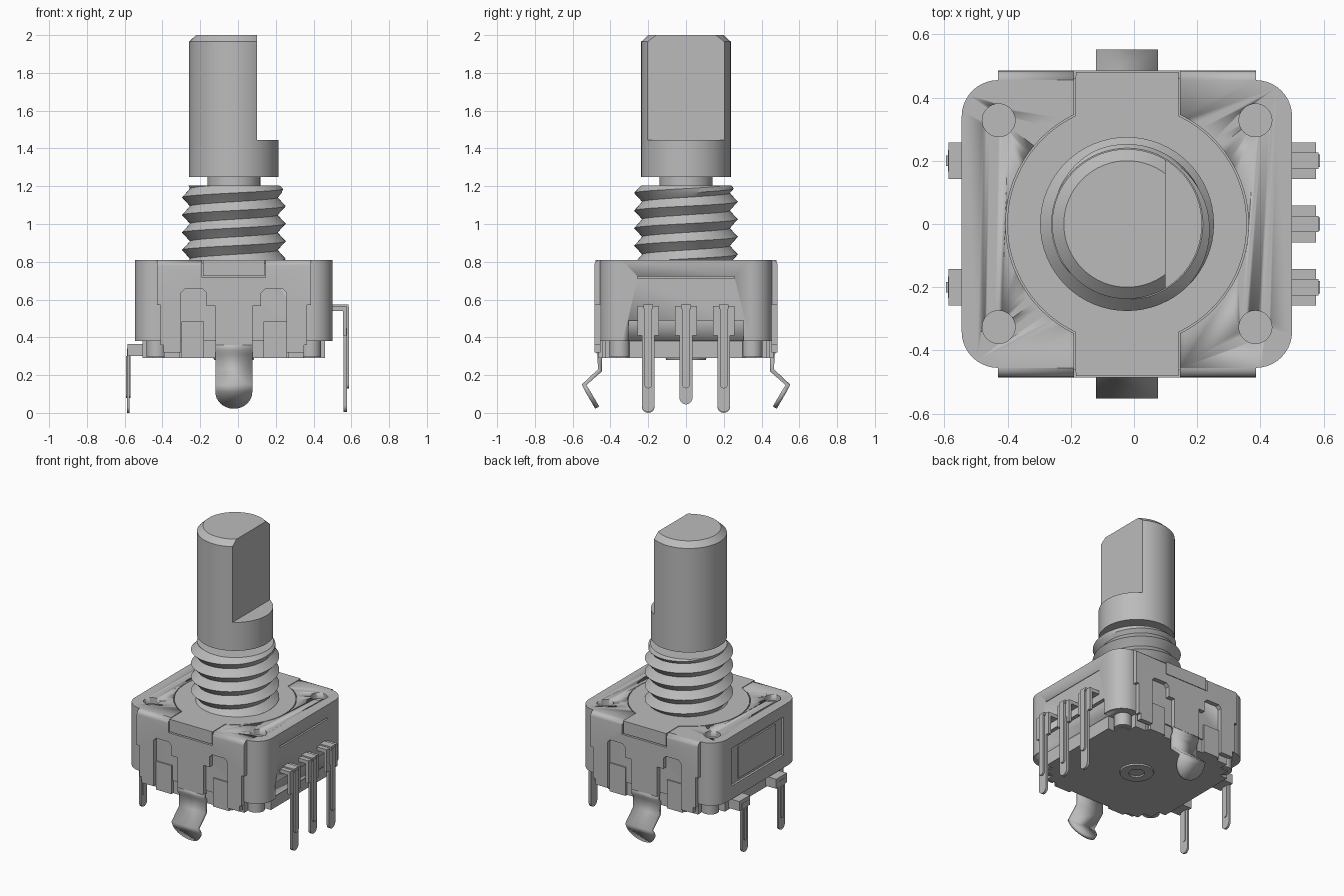
import bpy, bmesh, math
from math import pi, sin, cos

if "Cube" in bpy.data.objects:
    bpy.data.objects.remove(bpy.data.objects["Cube"])

grey = bpy.data.materials.new("Satin grey")
grey.use_nodes = True
GREY = (0.5, 0.5, 0.5, 1)
grey.diffuse_color = GREY
grey.node_tree.nodes["Principled BSDF"].inputs["Base Color"].default_value = GREY

CX = -0.022          # shaft axis
TOP = 0.81           # top of the housing


def finish(name, bm):
    bmesh.ops.recalc_face_normals(bm, faces=bm.faces)
    me = bpy.data.meshes.new(name)
    bm.to_mesh(me)
    bm.free()
    ob = bpy.data.objects.new(name, me)
    bpy.context.collection.objects.link(ob)
    me.materials.append(grey)
    bpy.ops.object.select_all(action='DESELECT')
    ob.select_set(True)
    bpy.context.view_layer.objects.active = ob
    bpy.ops.object.shade_smooth_by_angle(angle=math.radians(30))
    return ob


def prism(name, pts, axis, a, b, bevel=None):
    """Extrude a 2D outline along an axis from a to b."""
    put = {'x': lambda p, t: (t, p[0], p[1]),
           'y': lambda p, t: (p[0], t, p[1]),
           'z': lambda p, t: (p[0], p[1], t)}[axis]
    bm = bmesh.new()
    face = bm.faces.new([bm.verts.new(put(p, a)) for p in pts])
    ext = bmesh.ops.extrude_face_region(bm, geom=[face])
    for v in ext['geom']:
        if isinstance(v, bmesh.types.BMVert):
            v.co = put([v.co[i] for i in range(3) if 'xyz'[i] != axis], b)
    if bevel:
        edges = [e for e in bm.edges if all(bevel(v.co) for v in e.verts)]
        bmesh.ops.bevel(bm, geom=edges, offset=0.03, segments=5, affect='EDGES', profile=0.5)
    return finish(name, bm)


def box(name, x, y, z):
    return prism(name, [(x[0], y[0]), (x[1], y[0]), (x[1], y[1]), (x[0], y[1])], 'z', *z)


def lathe(name, profile, cx=CX, cy=0, seg=64):
    bm = bmesh.new()
    rings = [[bm.verts.new((cx + r * cos(2 * pi * i / seg), cy + r * sin(2 * pi * i / seg), z))
              for i in range(seg)] for r, z in profile]
    for lo, hi in zip(rings, rings[1:]):
        for i in range(seg):
            j = (i + 1) % seg
            bm.faces.new((lo[i], lo[j], hi[j], hi[i]))
    bm.faces.new(rings[0])
    bm.faces.new(rings[-1])
    return finish(name, bm)


def cut(ob, *cutters):
    for c in cutters:
        m = ob.modifiers.new("cut", 'BOOLEAN')
        m.operation, m.solver, m.object = 'DIFFERENCE', 'EXACT', c
        bpy.ops.object.select_all(action='DESELECT')
        ob.select_set(True)
        bpy.context.view_layer.objects.active = ob
        bpy.ops.object.modifier_apply(modifier=m.name)


def rounded(x0, x1, y, r, n=10):
    pts = []
    for k, (cx, cy) in enumerate([(x1 - r, y - r), (x0 + r, y - r), (x0 + r, r - y), (x1 - r, r - y)]):
        for i in range(n + 1):
            t = pi / 2 * (k + i / n)
            pts.append((cx + r * cos(t), cy + r * sin(t)))
    return pts


def bracket_outline(r, w, y):
    """Disc with a straight strip running to the front and the back."""
    a = math.acos(w / r)
    pts = []
    for start, s in ((-a, 1), (pi - a, -1)):
        pts.append((CX + s * w, -s * y))
        pts += [(CX + r * cos(start + 2 * a * i / 32), r * sin(start + 2 * a * i / 32)) for i in range(33)]
        pts.append((CX + s * w, s * y))
    return pts


def tongue(half, z_tip, z_top, y=0):
    """Flat strip outline with a round lower tip."""
    arc = [(y + half * cos(pi + pi * i / 12), z_tip + half + half * sin(pi + pi * i / 12)) for i in range(13)]
    return arc + [(y + half, z_top), (y - half, z_top)]


# Cutters shared by the housing pieces
recess = prism("recess_cutter", bracket_outline(0.384, 0.168, 0.6), 'z', TOP - 0.02, TOP + 0.1)
tab_cuts = [box("tab_cutter", (CX - 0.168, CX + 0.168), sorted((s * 0.462, s * 0.6)), (0.718, 0.9))
            for s in (-1, 1)]
holes = [lathe("hole_cutter", [(0.052, TOP - 0.04), (0.052, TOP + 0.1)], x, y, 32)
         for x in (-0.428, 0.384) for y in (-0.326, 0.328)]
right_window = box("window_cutter", (0.475, 0.6), (-0.305, 0.305), (0.3, 0.49))
right_slot = box("slot_cutter", (0.485, 0.6), (-0.257, 0.257), (0.712, 0.722))
left_window = box("left_cutter", (-0.6, -0.53), (-0.28, 0.28), (0.47, 0.73))
helpers = [recess, right_window, right_slot, left_window] + tab_cuts + holes

# Housing shell
shell = prism("housing_shell", rounded(-0.545, 0.5, 0.455, 0.115), 'z', 0.38, TOP)
cut(shell, recess, right_window, right_slot, left_window, *holes)
box("left_panel", (-0.54, -0.52), (-0.2, 0.2), (0.49, 0.71))

# Front and back plates with arched cut-outs, legs and spring clips
half = [(0.408, TOP), (0.408, 0.57), (0.388, 0.57), (0.388, 0.36), (0.372, 0.36), (0.372, 0.32),
        (0.28, 0.32), (0.28, 0.635), (0.26, 0.655), (0.165, 0.655), (0.145, 0.635), (0.145, 0.565),
        (0.098, 0.565), (0.098, 0.36)]
plate_outline = [(CX + u, z) for u, z in half] + [(CX - u, z) for u, z in reversed(half)]

for s, side in ((-1, "front"), (1, "back")):
    plate = prism(side + "_plate", plate_outline, 'y', s * 0.452, s * 0.485,
                  lambda c: abs(c.y) > 0.484 and c.z > TOP - 0.001)
    cut(plate, recess, tab_cuts[0 if s < 0 else 1])
    box(side + "_bracket_tab", (CX - 0.162, CX + 0.162), sorted((s * 0.45, s * 0.48)), (0.724, TOP))

    # Clip as a bent ribbon with a round tip
    path = [(0.472, 0.37, 0.098), (0.472, 0.335, 0.098), (0.456, 0.31, 0.098),
            (0.456, 0.225, 0.098), (0.54, 0.148, 0.098)]
    for i in range(9):
        t = pi / 2 * i / 8
        k = 0.25 + 0.75 * sin(t)
        path.append((0.54 - 0.07 * k, 0.148 - 0.12 * k, max(0.098 * cos(t), 0.004)))
    bm = bmesh.new()
    rows = [[bm.verts.new((CX + d * w, s * y, z)) for d in (-1, 1)] for y, z, w in path]
    for p, q in zip(rows, rows[1:]):
        bm.faces.new((p[0], p[1], q[1], q[0]))
    clip = finish(side + "_clip", bm)
    mod = clip.modifiers.new("thickness", 'SOLIDIFY')
    mod.thickness, mod.offset = 0.024, 0

    for d in (-1, 1):
        box(side + "_base_block", sorted((CX + d * 0.158, CX + d * 0.278)),
            sorted((s * 0.4, s * 0.464)), (0.29, 0.485))

# Bracket set into the top
prism("top_bracket", bracket_outline(0.379, 0.163, 0.47), 'z', TOP - 0.03, TOP)

# Insulating base with notched outline, corner posts and bottom ring
prism("base", [(CX + sx * x, sy * y) for sx, sy, rev in ((1, 1, 1), (-1, 1, -1), (-1, -1, 1), (1, -1, -1))
               for x, y in [(0.483, 0.3), (0.43, 0.3), (0.43, 0.37), (0.37, 0.37),
                            (0.37, 0.43), (0.29, 0.43), (0.29, 0.445)][::rev]], 'z', 0.29, 0.5)
for x in (-0.43, 0.384):
    for y in (-0.35, 0.35):
        lathe("corner_post", [(0.055, 0.295), (0.055, 0.4)], x, y, 24)
lathe("bottom_ring", [(0.05, 0.3), (0.05, 0.28), (0.105, 0.28), (0.11, 0.3)], seg=40)

# Three right-hand terminals
for y, tip in ((-0.2, 0.005), (0, 0.045), (0.2, 0.005)):
    box("right_pin_arm", (0.46, 0.575), (y - 0.058, y + 0.058), (0.54, 0.565))
    box("right_pin_shoulder", (0.555, 0.575), (y - 0.058, y + 0.058), (0.41, 0.56))
    prism("right_pin", tongue(0.034, tip, 0.45, y), 'x', 0.558, 0.576)
    prism("right_pin_rib", tongue(0.02, 0.13, 0.56, y), 'x', 0.57, 0.588)
    box("right_pin_top_rib", (0.48, 0.584), (y - 0.026, y + 0.026), (0.55, 0.574))

# Two left-hand terminals
for y in (-0.2, 0.2):
    box("left_pin_block", (-0.586, -0.48), (y - 0.058, y + 0.058), (0.3, 0.365))
    prism("left_pin", tongue(0.034, 0, 0.34, y), 'x', -0.588, -0.574)
    prism("left_pin_rib", tongue(0.016, 0.08, 0.3, y), 'x', -0.594, -0.57)

# Threaded bushing: helical ridge trimmed flat at both ends
PITCH, LOW, HIGH, SEG = 0.093, 0.80, 1.205, 64


def thread_radius(z, t):
    p = ((z - 0.955) / PITCH - (t - pi) / (2 * pi)) % 1
    r = 0.275 - 0.042 * min(1, 2.1 * min(p, 1 - p))
    return min(r, 0.24 + max(0, HIGH - z) * 1.2)


bm = bmesh.new()
cols = []
for i in range(SEG + 1):
    t = 2 * pi * i / SEG
    col = []
    for k in range(-12, 26):
        z = min(HIGH, max(LOW, 0.955 + PITCH * (k / 4 + (t - pi) / (2 * pi))))
        r = thread_radius(z, t)
        col.append(bm.verts.new((CX + r * cos(t), r * sin(t), z)))
    cols.append(col + [bm.verts.new((CX, 0, HIGH))])
for a, b in zip(cols, cols[1:]):
    for k in range(len(a) - 1):
        bm.faces.new((a[k], b[k], b[k + 1], a[k + 1]))
bmesh.ops.remove_doubles(bm, verts=bm.verts, dist=0.0002)
bmesh.ops.dissolve_degenerate(bm, edges=bm.edges, dist=0.0001)
finish("threaded_bushing", bm)

# Shaft with neck, chamfered top and a flat on the right
shaft = lathe("shaft", [(0.14, 1.1), (0.14, 1.25), (0.237, 1.25), (0.237, 1.965), (0.2, 2.0)])
flat = box("flat_cutter", (0.1, 0.4), (-0.4, 0.4), (1.445, 2.2))
cut(shaft, flat)

for h in helpers + [flat]:
    bpy.data.objects.remove(h)
